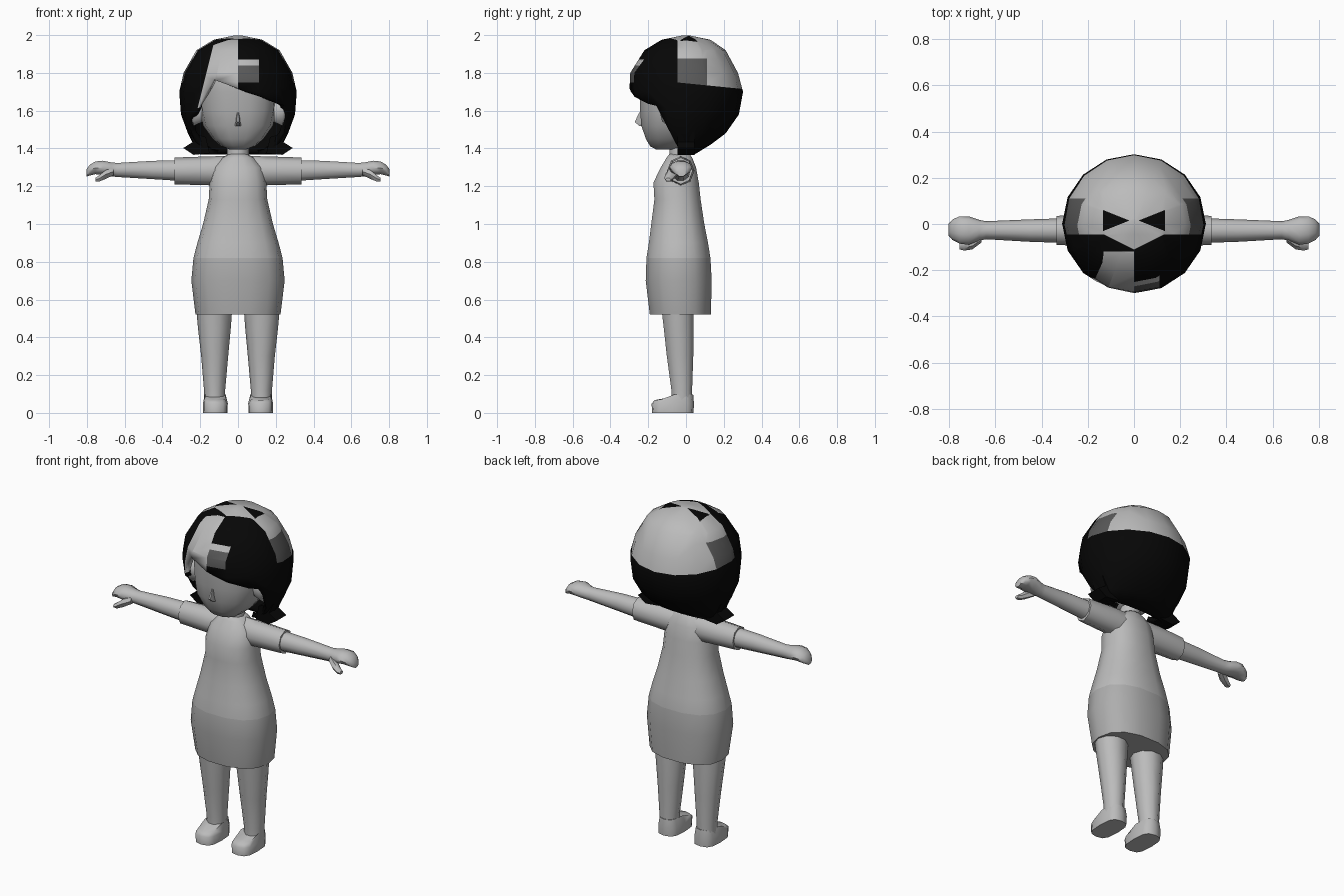
import bpy, bmesh, math
from mathutils import Vector

if "Cube" in bpy.data.objects:
    bpy.data.objects.remove(bpy.data.objects["Cube"])

def material(name, v):
    m = bpy.data.materials.new(name)
    m.diffuse_color = (v, v, v, 1)
    m.use_nodes = True
    m.node_tree.nodes["Principled BSDF"].inputs["Base Color"].default_value = m.diffuse_color
    return m

LIGHT = material("light grey", 0.5)
SKIRT = material("skirt grey", 0.42)
FACE = material("face grey", 0.43)
MID = material("dark grey", 0.1)
BLACK = material("black", 0.002)

def finish(name, bm, mats, angle=50, mirror=False):
    bmesh.ops.recalc_face_normals(bm, faces=bm.faces)
    me = bpy.data.meshes.new(name)
    bm.to_mesh(me)
    bm.free()
    ob = bpy.data.objects.new(name, me)
    bpy.context.collection.objects.link(ob)
    for m in mats:
        me.materials.append(m)
    bpy.ops.object.select_all(action='DESELECT')
    ob.select_set(True)
    bpy.context.view_layer.objects.active = ob
    bpy.ops.object.shade_smooth_by_angle(angle=math.radians(angle))
    if mirror:
        ob.modifiers.new("mirror", 'MIRROR')
    return ob

def loft(rings, caps=(True, True)):
    bm = bmesh.new()
    loops = [[bm.verts.new(p) for p in r] for r in rings]
    n = len(loops[0])
    for a, b in zip(loops, loops[1:]):
        for i in range(n):
            j = (i + 1) % n
            bm.faces.new((a[i], a[j], b[j], b[i]))
    if caps[0]:
        bm.faces.new(loops[0])
    if caps[1]:
        bm.faces.new(loops[-1])
    return bm

def oval(n, ru, rv, power=1.0, turn=0.0):
    for i in range(n):
        a = 2 * math.pi * (i + turn) / n
        c, s = math.cos(a), math.sin(a)
        yield (ru * math.copysign(abs(c) ** power, c), rv * math.copysign(abs(s) ** power, s))

def upright(rows, n, power=1.0, cx=0.0, turn=0.0):
    """Horizontal rings from rows of z, half width, front y, back y."""
    return [[(cx + u, (f + b) / 2 + v, z) for u, v in oval(n, rx, (b - f) / 2, power, turn)]
            for z, rx, f, b in rows]

def sideways(rows, n):
    """Rings along x from rows of x, low y, high y, low z, high z."""
    return [[(x, (y0 + y1) / 2 + u, (z0 + z1) / 2 + v)
             for u, v in oval(n, (y1 - y0) / 2, (z1 - z0) / 2)] for x, y0, y1, z0, z1 in rows]

# Dress: one shell, darker below the waist seam
bm = loft(upright([(.52, .225, -.195, .135), (.70, .247, -.217, .14), (.82, .236, -.213, .133),
                   (.90, .215, -.2, .12), (1.0, .185, -.187, .1), (1.13, .155, -.17, .08),
                   (1.22, .15, -.175, .07), (1.30, .135, -.135, .055), (1.35, .085, -.105, .035),
                   (1.37, .05, -.09, .02)], 14, .85))
for f in bm.faces:
    f.material_index = int(f.calc_center_median().z < .82)
finish("dress", bm, [LIGHT, SKIRT])

# Neck
finish("neck", loft(upright([(1.34, .06, -.09, .02), (1.46, .055, -.09, .02)], 10)), [LIGHT])

# Sleeves, arms, hands
finish("sleeves", loft(sideways([(.06, -.09, .04, 1.20, 1.36), (.15, -.10, .045, 1.205, 1.358),
                                 (.335, -.09, .035, 1.21, 1.352)], 8)), [LIGHT], mirror=True)
finish("arms", loft(sideways([(.30, -.082, .025, 1.225, 1.34), (.45, -.077, .02, 1.235, 1.337),
                              (.64, -.066, .012, 1.247, 1.325), (.67, -.072, .018, 1.25, 1.328),
                              (.715, -.09, .033, 1.258, 1.337), (.755, -.085, .033, 1.262, 1.333),
                              (.785, -.07, .02, 1.255, 1.315), (.803, -.05, 0, 1.25, 1.29)], 10)),
       [LIGHT], mirror=True)
finish("thumbs", loft(sideways([(.66, -.08, -.03, 1.255, 1.30), (.70, -.11, -.05, 1.235, 1.29),
                                (.735, -.115, -.07, 1.222, 1.26), (.755, -.11, -.08, 1.225, 1.245)], 6)),
       [LIGHT], mirror=True)

# Legs
rings = []
for z, x0, x1, f, b in [(.05, .07, .178, -.08, .035), (.12, .068, .18, -.08, .035),
                        (.30, .052, .195, -.105, .042), (.45, .038, .212, -.122, .045),
                        (.56, .03, .222, -.135, .045)]:
    rings += upright([(z, (x1 - x0) / 2, f, b)], 10, cx=(x0 + x1) / 2)
finish("legs", loft(rings), [LIGHT], mirror=True)

# Shoes: rounded soles with a low toe and a raised heel
bm = loft(upright([(0, .064, -.18, .04), (.05, .066, -.182, .042), (.08, .055, -.165, .038)],
                  12, .65, .12))
for v in bm.verts:
    if v.co.z > .06:
        v.co.z = .068 + .03 * min(1, max(0, (v.co.y + .14) / .08))
finish("shoes", bm, [LIGHT], mirror=True)

# Head, nose, ears
finish("head", loft(upright([(1.395, .045, -.16, -.05), (1.412, .09, -.192, 0), (1.45, .135, -.215, .06),
                             (1.52, .185, -.24, .12), (1.60, .203, -.247, .17), (1.70, .213, -.25, .2),
                             (1.80, .21, -.245, .2), (1.88, .13, -.17, .13)], 14, .8)), [FACE])
finish("nose", loft(upright([(1.52, .018, -.25, -.22), (1.54, .012, -.275, -.22),
                             (1.59, .006, -.25, -.22)], 6)), [FACE])
finish("ears", loft(sideways([(.19, -.13, -.06, 1.54, 1.65), (.235, -.14, -.05, 1.52, 1.68),
                              (.262, -.13, -.06, 1.57, 1.69)], 8)), [LIGHT], mirror=True)

# Hair shell: lofted rings, cut along the fringe and the colour borders
bm = loft(upright([(1.998, .02, -.02, .02), (1.975, .13, -.13, .13), (1.92, .22, -.22, .21),
                   (1.80, .288, -.295, .275), (1.70, .311, -.3, .302), (1.58, .302, -.275, .28),
                   (1.48, .265, -.21, .21), (1.42, .235, -.11, .13), (1.368, .20, -.03, .045)],
                  16), (True, False))

def cut(co, no, keep):
    faces = [f for f in bm.faces if keep(f.calc_center_median())]
    geom = set(faces)
    for f in faces:
        geom.update(f.edges)
        geom.update(f.verts)
    bmesh.ops.bisect_plane(bm, geom=list(geom), dist=1e-5, plane_co=Vector(co), plane_no=Vector(no))

def fringe(x):
    return 1.765 - .37 * (x + .13) if x > -.13 else 1.765 + 1.8 * (x + .13)

def temple(z):
    return -.17 + .52 * (1.65 - z)

everywhere = lambda c: True
front = lambda c: c.y < -.045
back = lambda c: c.y > -.045
crown = lambda c: c.z > 1.93
cut((0, 0, 0), (1, 0, 0), everywhere)
cut((0, -.045, 0), (0, 1, 0), everywhere)
cut((0, -.17, 1.65), (0, 1, .52), lambda c: c.z < 1.82)
cut((-.13, 0, 1.765), (.37, 0, 1), lambda c: front(c) and c.z < 1.9)
cut((-.13, 0, 1.765), (-1.8, 0, 1), lambda c: front(c) and c.x < 0 and c.z < 1.9)
opening = [f for f in bm.faces for c in [f.calc_center_median()]
           if c.y < temple(c.z) and c.z < fringe(c.x)]
bmesh.ops.delete(bm, geom=opening, context='FACES')
cut((0, -.05, 1.75), (0, .1, 1), back)
for y, z in ((.11, None), (None, 1.875)):
    side = lambda c: back(c) and abs(c.x) > .15 and c.z > 1.73
    cut((0, y or 0, z or 0), (0, 1, 0) if y else (0, 0, 1), side)
panel = lambda c: front(c) and c.x > 0 and c.y < -.15
cut((.11, 0, 0), (1, 0, 0), panel)
for z in (1.75, 1.84, 1.87):
    cut((0, 0, z), (0, 0, 1), lambda c: panel(c) and c.x < .11)
cut((-.13, 0, 1.95), (1, 0, -.25), lambda c: front(c) and c.x < 0)
cut((0, -.12, 0), (0, 1, 0), lambda c: front(c) and c.x < 0)
for s in (-1, 1):
    half = lambda c: crown(c) and c.x * s > 0
    cut((0, -.11, 0), (s * .065, -.13, 0), lambda c: half(c) and front(c))
    top = lambda c: half(c) and back(c)
    cut((s * .135, 0, 0), (1, 0, 0), top)
    cut((s * .02, .015, 0), (-s * .4, 1, 0), top)
    cut((s * .02, .015, 0), (s * .4, 1, 0), top)

def hair_colour(c):
    ax = abs(c.x)
    if c.y < -.045:
        if crown(c) and ax * .065 < (c.y + .11) * .13:
            return 0
        if c.x > 0:
            if ax < .11 and c.y < -.15 and 1.75 < c.z < 1.87:
                return 1 if c.z < 1.84 else 0
            return 2
        return 0 if c.y < -.12 and c.x > -.13 - .25 * (1.95 - c.z) else 2
    if c.z < 1.75 - .1 * (c.y + .05):
        return 2
    if ax > .15 and c.y < .11 and c.z < 1.875:
        return 1
    return 2 if crown(c) and .02 < ax < .135 and abs(c.y - .015) < .4 * (ax - .02) else 0

for f in bm.faces:
    f.material_index = hair_colour(f.calc_center_median())
hair = finish("hair", bm, [LIGHT, MID, BLACK])
solid = hair.modifiers.new("thickness", 'SOLIDIFY')
solid.thickness = .03
solid.offset = -1

# Flipped hair tips beside the neck
profile = [(.262, 1.49), (.238, 1.435), (.29, 1.402), (.235, 1.366), (.15, 1.375), (.17, 1.46)]
rings = [[(x, y, z) for x, z in profile] for y in (-.045, .045)]
finish("hair_tips", loft(rings), [BLACK], 30, True)
